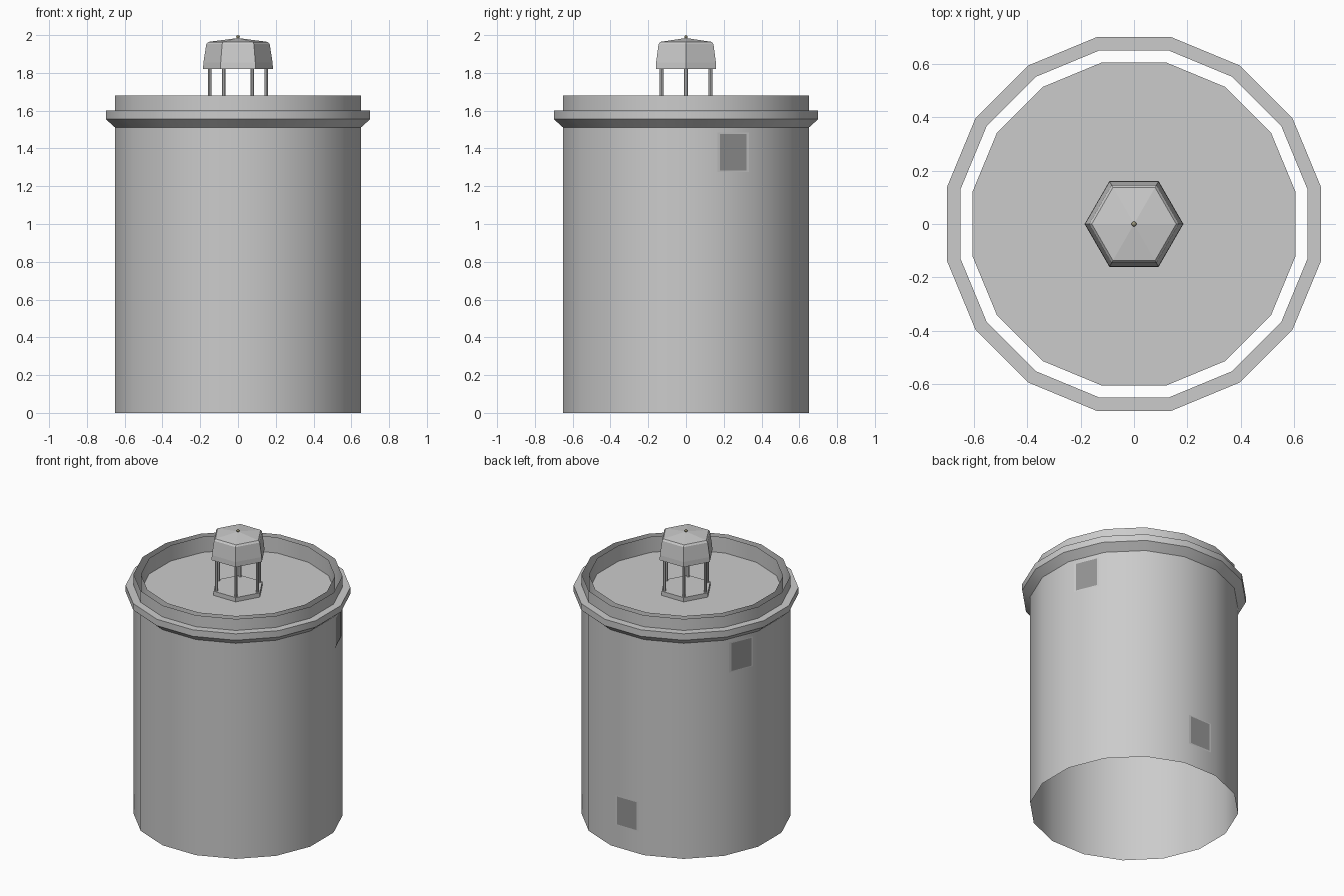
import bpy, math
from mathutils import Vector, Matrix

if "Cube" in bpy.data.objects:
    bpy.data.objects.remove(bpy.data.objects["Cube"])

N = 16                                   # sides of the tower
K = 1 / math.cos(math.pi / N)            # flat-to-corner radius factor


def make(name, verts, faces, smooth=False, color=None):
    me = bpy.data.meshes.new(name)
    me.from_pydata([tuple(v) for v in verts], [], faces)
    me.update()
    ob = bpy.data.objects.new(name, me)
    bpy.context.collection.objects.link(ob)
    if color:
        mat = bpy.data.materials.new(name + "_paint")
        mat.diffuse_color = color
        mat.use_nodes = True
        mat.node_tree.nodes["Principled BSDF"].inputs["Base Color"].default_value = mat.diffuse_color
        me.materials.append(mat)
    if smooth:
        bpy.ops.object.select_all(action='DESELECT')
        ob.select_set(True)
        bpy.context.view_layer.objects.active = ob
        bpy.ops.object.shade_smooth_by_angle(angle=math.radians(30))
    return ob


def lathe(name, profile, sides, phase=0.0, center=(0, 0), cap_low=False,
          cap_top=False, smooth=False, color=None):
    """Turn (corner radius, z) points, listed upward on the outside."""
    verts, faces = [], []
    for r, z in profile:
        for i in range(sides):
            a = phase + math.tau * i / sides
            verts.append((center[0] + r * math.cos(a), center[1] + r * math.sin(a), z))
    for j in range(len(profile) - 1):
        for i in range(sides):
            n = (i + 1) % sides
            faces.append((j * sides + i, j * sides + n,
                          (j + 1) * sides + n, (j + 1) * sides + i))
    if cap_low:
        faces.append(tuple(reversed(range(sides))))
    if cap_top:
        s = (len(profile) - 1) * sides
        faces.append(tuple(range(s, s + sides)))
    return make(name, verts, faces, smooth, color)


HALF = math.pi / N
DECK = 1.57

# Open tower wall, projecting ledge, inner parapet and roof deck
lathe("tower_wall", [(.65 * K, 0), (.65 * K, 1.68)], N, HALF, smooth=True)
lathe("ledge", [(.65 * K, 1.51), (.70 * K, 1.555), (.70 * K, 1.60), (.65 * K, 1.60)],
      N, HALF, smooth=True)
lathe("parapet_inside", [(.605 * K, 1.68), (.605 * K, DECK)], N, HALF, smooth=True)
lathe("roof_deck", [(.605 * K, DECK)], N, HALF, cap_top=True)


# Windows lying on single wall facets
def panel(name, angle, z, w, h, out, color=None):
    rot = Matrix.Rotation(math.radians(angle), 3, 'Z')
    pts = [rot @ Vector((.65 + out, sx * w / 2, z + sz * h / 2))
           for sx, sz in ((-1, -1), (1, -1), (1, 1), (-1, 1))]
    make(name, pts, [(0, 1, 2, 3)], color=color)


for label, angle, z in (("right", 22.5, 1.38), ("left", 157.5, 1.38), ("back", 90, .26)):
    panel("window_frame_" + label, angle, z, .18, .21, .002)
    panel("window_pane_" + label, angle, z, .15, .195, .004, (.3, .3, .3, 1))

# Hexagonal lantern: base, posts, roof
lathe("lantern_base", [(.17, DECK), (.17, 1.60)], 6, cap_top=True)
for i in range(6):
    a = math.tau * i / 6
    lathe(f"lantern_post_{i + 1}", [(.01, 1.60), (.01, 1.825)], 8,
          center=(.15 * math.cos(a), .15 * math.sin(a)), smooth=False)
lathe("lantern_roof", [(.185, 1.82), (.183, 1.855), (.168, 1.952), (.158, 1.964), (.004, 1.984)],
      6, cap_low=True, cap_top=True)

# Small ball on a pin at the very top
ball = [(.003, 1.98)] + [(max(.0095 * math.sin(t), .0005), 1.9905 - .0095 * math.cos(t))
                         for t in (math.pi * k / 6 for k in range(1, 7))]
lathe("finial", ball, 10, cap_top=True, smooth=True, color=(.35, .32, .2, 1))
